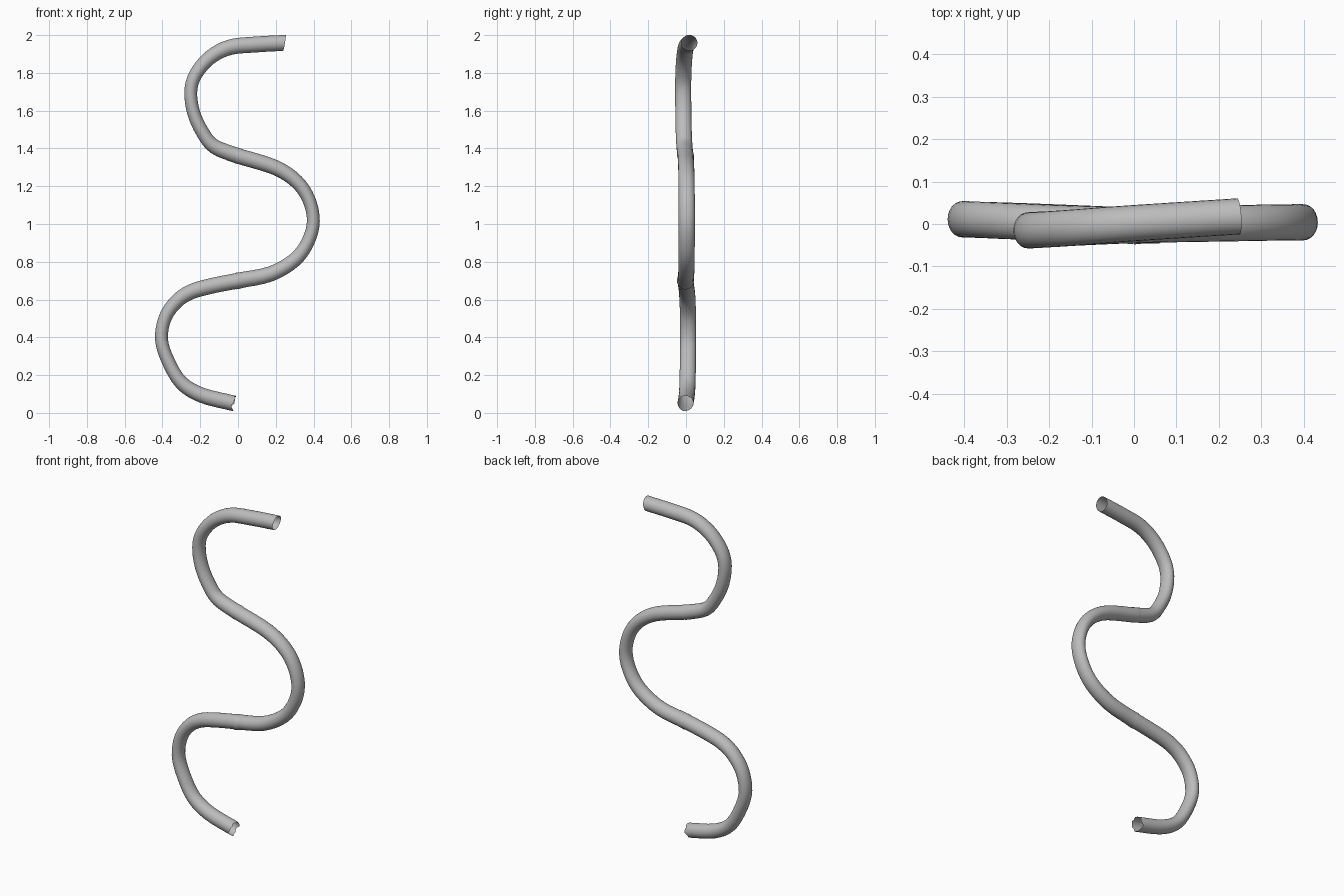
import bpy, bmesh, math, random
from mathutils import Vector

if "Cube" in bpy.data.objects:
    bpy.data.objects.remove(bpy.data.objects["Cube"])

random.seed(4)

grey = bpy.data.materials.new("light_grey")
grey.diffuse_color = (0.5, 0.5, 0.5, 1)
grey.use_nodes = True
grey.node_tree.nodes["Principled BSDF"].inputs["Base Color"].default_value = grey.diffuse_color

# Centre line of the three bends (x, y, z), from the bottom up
LOWER = [(-.02, -.003, .05), (-.19, .004, .093), (-.30, .008, .16), (-.37, .01, .275),
         (-.405, .011, .39), (-.385, .011, .505), (-.325, .008, .59), (-.25, .005, .64),
         (-.15, .001, .67), (0, -.003, .70), (.06, -.003, .711)]
MIDDLE = [(-.01, -.003, .698), (.17, .001, .735), (.30, .003, .81), (.37, .004, .905),
          (.399, .004, 1.015), (.375, .004, 1.13), (.31, .003, 1.225), (.195, .001, 1.30),
          (0, -.002, 1.36), (-.05, -.004, 1.377)]
UPPER = [(.01, -.002, 1.357), (-.125, -.008, 1.41), (-.19, -.012, 1.49), (-.235, -.014, 1.59),
         (-.25, -.015, 1.70), (-.225, -.014, 1.79), (-.15, -.009, 1.88), (-.045, -.001, 1.935),
         (.09, .008, 1.95), (.246, .018, 1.959)]


def smooth_path(points, steps=4):
    """Catmull-Rom curve through the points."""
    p = [Vector(q) for q in points]
    p = [2 * p[0] - p[1]] + p + [2 * p[-1] - p[-2]]
    out = []
    for i in range(1, len(p) - 2):
        a, b, c, d = p[i - 1:i + 3]
        for s in range(steps):
            t = s / steps
            out.append(0.5 * (2 * b + (c - a) * t + (2 * a - 5 * b + 4 * c - d) * t * t
                              + (3 * b - a - 3 * c + d) * t ** 3))
    return out + [p[-2]]


def tube(name, points, jag, swell=0.0, end_shear=0.0, sides=24):
    """Open tube, slightly flattened in the bends, with a ragged start."""
    path = smooth_path(points)
    bm = bmesh.new()
    rings = []
    for i, c in enumerate(path):
        t = (path[min(i + 1, len(path) - 1)] - path[max(i - 1, 0)]).normalized()
        n = t.cross(Vector((0, 1, 0))).normalized()
        b = n.cross(t)
        r_in = 0.042 - 0.008 * abs(t.z) ** 1.5
        grow = swell if i == 0 else 0.0
        ring = []
        for k in range(sides):
            a = math.tau * k / sides
            off = n * math.cos(a) * (r_in + grow) + b * math.sin(a) * (0.0425 + grow)
            if i == 0:                      # torn edge
                spike = abs(math.cos(a)) ** 6
                off -= t * jag * (spike + random.uniform(-1.2, 0.1))
            if i == len(path) - 1:          # slanted cut
                off += Vector((1, 0, 0)) * off.z * end_shear
            ring.append(bm.verts.new(c + off))
        rings.append(ring)
    for lo, hi in zip(rings, rings[1:]):
        for k in range(sides):
            m = (k + 1) % sides
            bm.faces.new((lo[k], lo[m], hi[m], hi[k])).smooth = True
    bmesh.ops.recalc_face_normals(bm, faces=bm.faces)
    me = bpy.data.meshes.new(name)
    bm.to_mesh(me)
    bm.free()
    me.materials.append(grey)
    ob = bpy.data.objects.new(name, me)
    bpy.context.collection.objects.link(ob)
    return ob


tube("lower_bend", LOWER, 0.012)
tube("middle_bend", MIDDLE, 0.02, swell=0.003)
tube("upper_bend", UPPER, 0.015, swell=0.002, end_shear=0.22)
